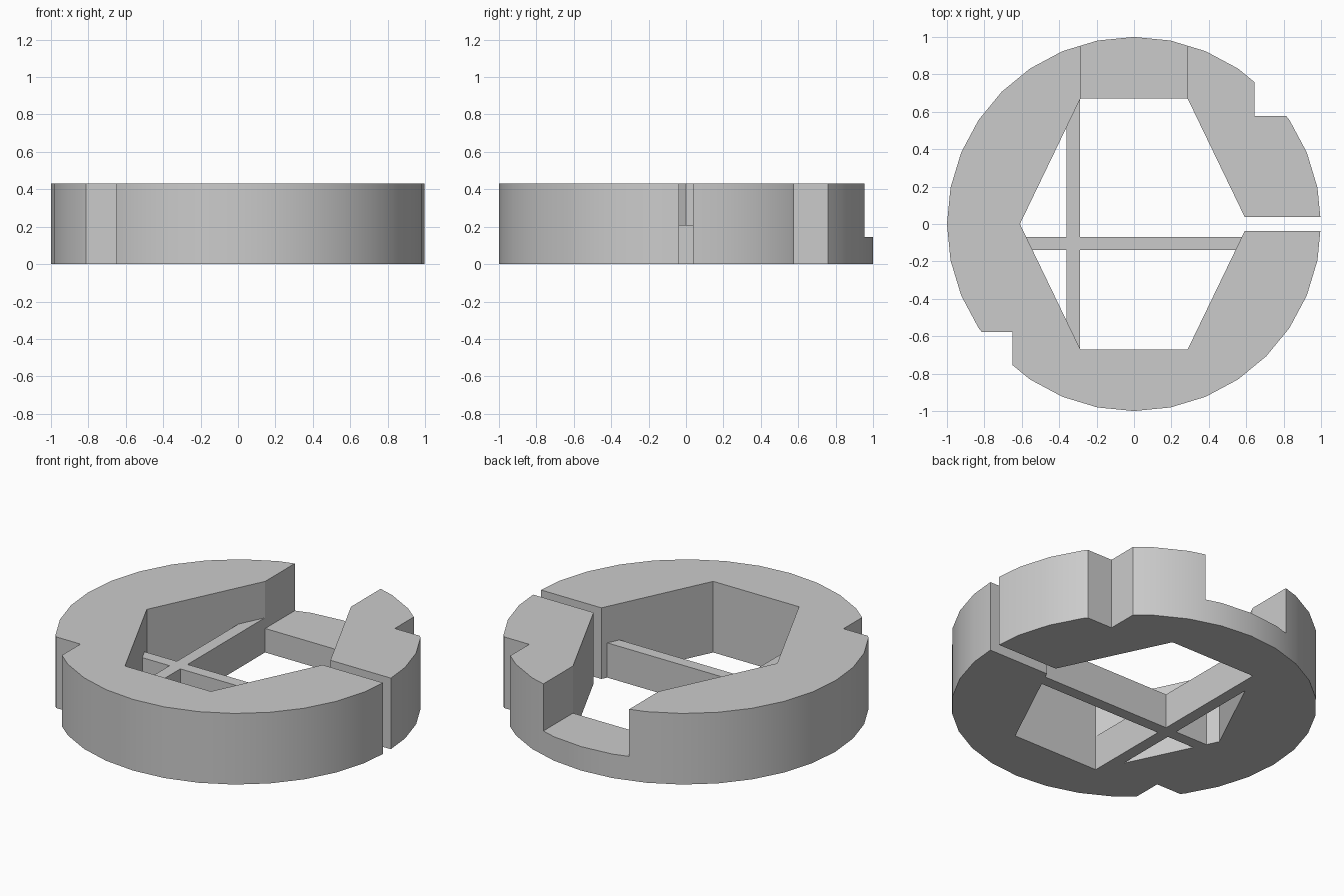
import bpy, bmesh, math

HEIGHT = 0.43
BAR_TOP = 0.21

default = bpy.data.objects.get("Cube")
if default:
    bpy.data.objects.remove(default, do_unlink=True)

grey = bpy.data.materials.new("light_grey")
grey.use_nodes = True
colour = (0.6, 0.6, 0.6, 1)
grey.diffuse_color = colour
grey.node_tree.nodes["Principled BSDF"].inputs["Base Color"].default_value = colour


def prism(name, outline, bottom, top):
    """Upright prism from a counter-clockwise outline."""
    bm = bmesh.new()
    face = bm.faces.new([bm.verts.new((x, y, bottom)) for x, y in outline])
    raised = bmesh.ops.extrude_face_region(bm, geom=[face])["geom"]
    moved = [v for v in raised if isinstance(v, bmesh.types.BMVert)]
    bmesh.ops.translate(bm, verts=moved, vec=(0, 0, top - bottom))
    bmesh.ops.recalc_face_normals(bm, faces=bm.faces)
    mesh = bpy.data.meshes.new(name)
    bm.to_mesh(mesh)
    bm.free()
    mesh.materials.append(grey)
    obj = bpy.data.objects.new(name, mesh)
    bpy.context.collection.objects.link(obj)
    return obj


def block(name, x0, x1, y0, y1, z0, z1):
    return prism(name, [(x0, y0), (x1, y0), (x1, y1), (x0, y1)], z0, z1)


def combine(target, tool, operation, remove=True):
    """Apply a boolean and discard the tool."""
    mod = target.modifiers.new(operation, "BOOLEAN")
    mod.operation, mod.object, mod.solver = operation, tool, "EXACT"
    bpy.ops.object.select_all(action="DESELECT")
    bpy.context.view_layer.objects.active = target
    target.select_set(True)
    bpy.ops.object.modifier_apply(modifier=mod.name)
    if remove:
        bpy.data.objects.remove(tool, do_unlink=True)


# Round body
sides = 32
circle = [(math.cos(math.tau * i / sides), math.sin(math.tau * i / sides))
          for i in range(sides)]
body = prism("ring_body", circle, 0, HEIGHT)

# Six-sided opening
hexagon = [(0.61, 0), (0.287, 0.67), (-0.287, 0.67),
           (-0.61, 0), (-0.287, -0.67), (0.287, -0.67)]
opening = prism("opening_cutter", hexagon, -0.1, HEIGHT + 0.1)
combine(body, opening, "DIFFERENCE", remove=False)

# Side slot, two rim notches and the stepped gap at the back
cuts = [
    ("slot_cutter", 0.4, 1.2, -0.037, 0.037, -0.1, 0.6),
    ("left_notch_cutter", 0.645, 1.2, 0.577, 1.2, -0.1, 0.6),
    ("right_notch_cutter", -1.2, -0.65, -1.2, -0.577, -0.1, 0.6),
    ("back_gap_cutter", -0.287, 0.287, 0.6, 1.2, 0.145, 0.6),
]
for cut in cuts:
    combine(body, block(*cut), "DIFFERENCE")

# Crossing bars trimmed to the opening
bars = block("cross_bars", -0.7, 0.7, -0.14, -0.07, 0, BAR_TOP)
combine(bars, block("upright_bar", -0.36, -0.288, -0.8, 0.8, 0, BAR_TOP), "UNION")
combine(bars, opening, "INTERSECT")

# Smooth outer wall with crisp edges
bpy.ops.object.select_all(action="DESELECT")
bpy.context.view_layer.objects.active = body
body.select_set(True)
bpy.ops.object.shade_smooth_by_angle(angle=math.radians(20))
